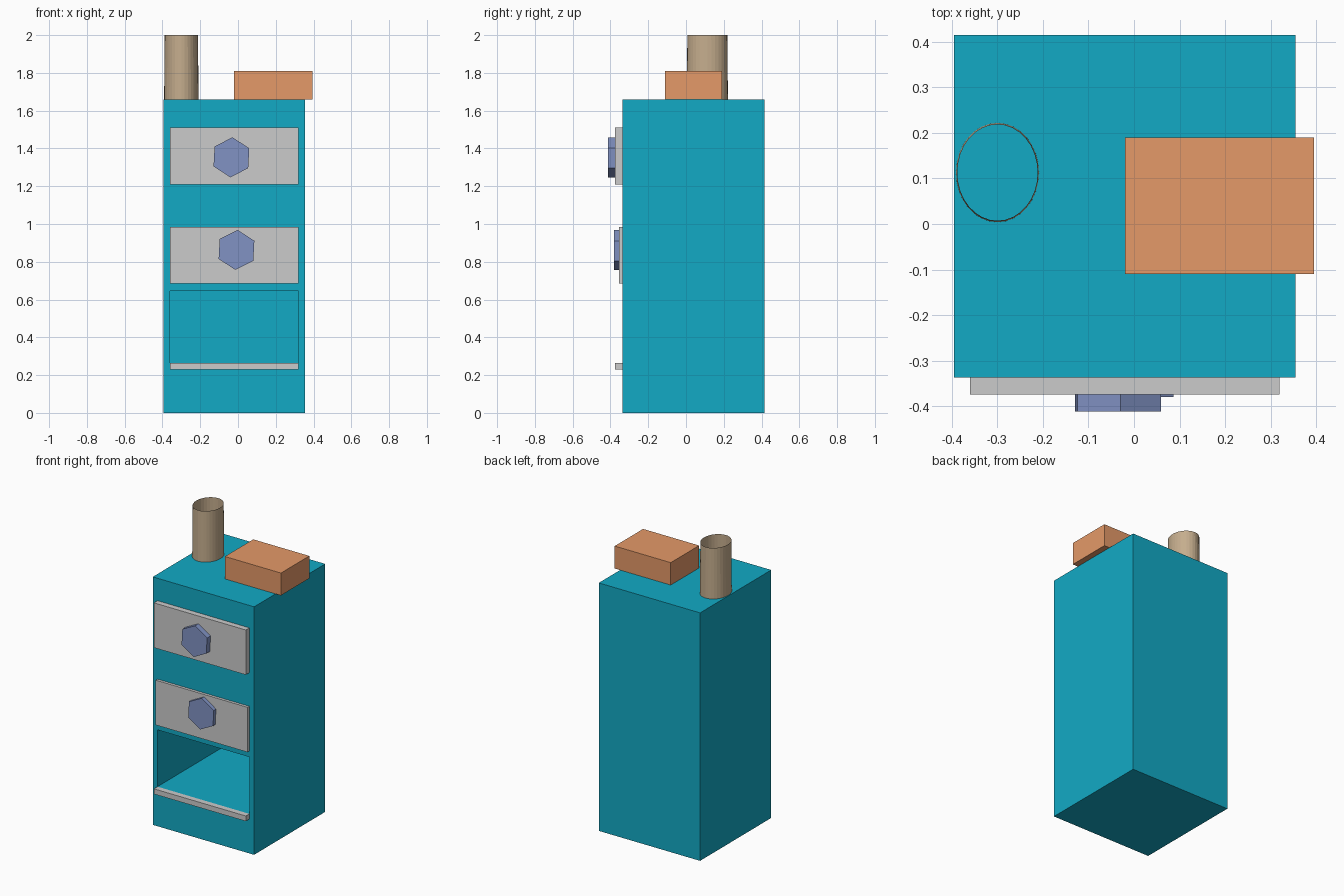
import bpy, bmesh, math
from mathutils import Vector, Matrix

if "Cube" in bpy.data.objects:
    bpy.data.objects.remove(bpy.data.objects["Cube"])


def material(name, rgb):
    m = bpy.data.materials.new(name)
    m.diffuse_color = (*rgb, 1)
    m.use_nodes = True
    m.node_tree.nodes["Principled BSDF"].inputs["Base Color"].default_value = m.diffuse_color
    return m


TEAL = material("teal", (0.006, 0.40, 0.56))
ORANGE = material("orange_brown", (0.78, 0.32, 0.14))
BLUE = material("slate_blue", (0.22, 0.29, 0.55))
TAN = material("tan", (0.56, 0.42, 0.27))


def finish(name, bm, mat=None):
    me = bpy.data.meshes.new(name)
    bm.to_mesh(me)
    bm.free()
    ob = bpy.data.objects.new(name, me)
    bpy.context.collection.objects.link(ob)
    if mat:
        me.materials.append(mat)
    return ob


def box_mesh(lo, hi):
    lo, hi = Vector(lo), Vector(hi)
    bm = bmesh.new()
    bmesh.ops.create_cube(bm, size=1, matrix=Matrix.Translation((lo + hi) / 2)
                          @ Matrix.Diagonal((*(hi - lo), 1)))
    return bm


# cabinet body with the open compartment pushed in from the front face
FRONT = -0.337
bm = box_mesh((-0.395, FRONT, 0), (0.355, 0.415, 1.66))
bm.faces.ensure_lookup_table()
face = min(bm.faces, key=lambda f: f.calc_center_median().y)
mid = face.calc_center_median()
bmesh.ops.inset_individual(bm, faces=[face], thickness=0.05)
for v in face.verts:
    v.co.x = -0.36 if v.co.x < mid.x else 0.32
    v.co.z = 0.265 if v.co.z < mid.z else 0.645
back = bmesh.ops.extrude_discrete_faces(bm, faces=[face])["faces"][0]
for v in back.verts:
    v.co.y = 0.378
finish("cabinet_body", bm, TEAL)

# drawer fronts and the lip of the open compartment
for name, y, z0, z1 in (("upper_drawer", -0.375, 1.21, 1.51),
                        ("middle_drawer", -0.356, 0.685, 0.985),
                        ("compartment_lip", -0.375, 0.23, 0.265)):
    finish(name, box_mesh((-0.36, y, z0), (0.32, FRONT, z1)))

# hexagonal knobs, turned slightly
for name, x, z, y0, y1 in (("upper_knob", -0.035, 1.353, -0.412, -0.375),
                           ("middle_knob", -0.008, 0.863, -0.38, -0.35)):
    bm = bmesh.new()
    bmesh.ops.create_cone(
        bm, cap_ends=True, segments=6, radius1=0.106, radius2=0.106, depth=y1 - y0,
        matrix=Matrix.Translation((x, (y0 + y1) / 2, z))
        @ Matrix.Rotation(math.radians(3), 4, 'Y')
        @ Matrix.Rotation(math.radians(90), 4, 'X'))
    # put a corner at the top
    top = max(v.co.z for v in bm.verts)
    if top - z < 0.1:
        bmesh.ops.rotate(bm, verts=bm.verts, cent=(x, 0, z),
                         matrix=Matrix.Rotation(math.radians(30), 3, 'Y'))
    finish(name, bm, BLUE)

# open oval pipe, very slightly tapered
bm = bmesh.new()
bmesh.ops.create_cone(bm, cap_ends=False, segments=32, radius1=1.0, radius2=0.97, depth=0.34,
                      matrix=Matrix.Translation((-0.30, 0.113, 1.83))
                      @ Matrix.Diagonal((0.091, 0.109, 1, 1)))
finish("pipe", bm, TAN)

# box lying on top, overhanging the right side
finish("top_box", box_mesh((-0.02, -0.11, 1.66), (0.395, 0.19, 1.81)), ORANGE)
